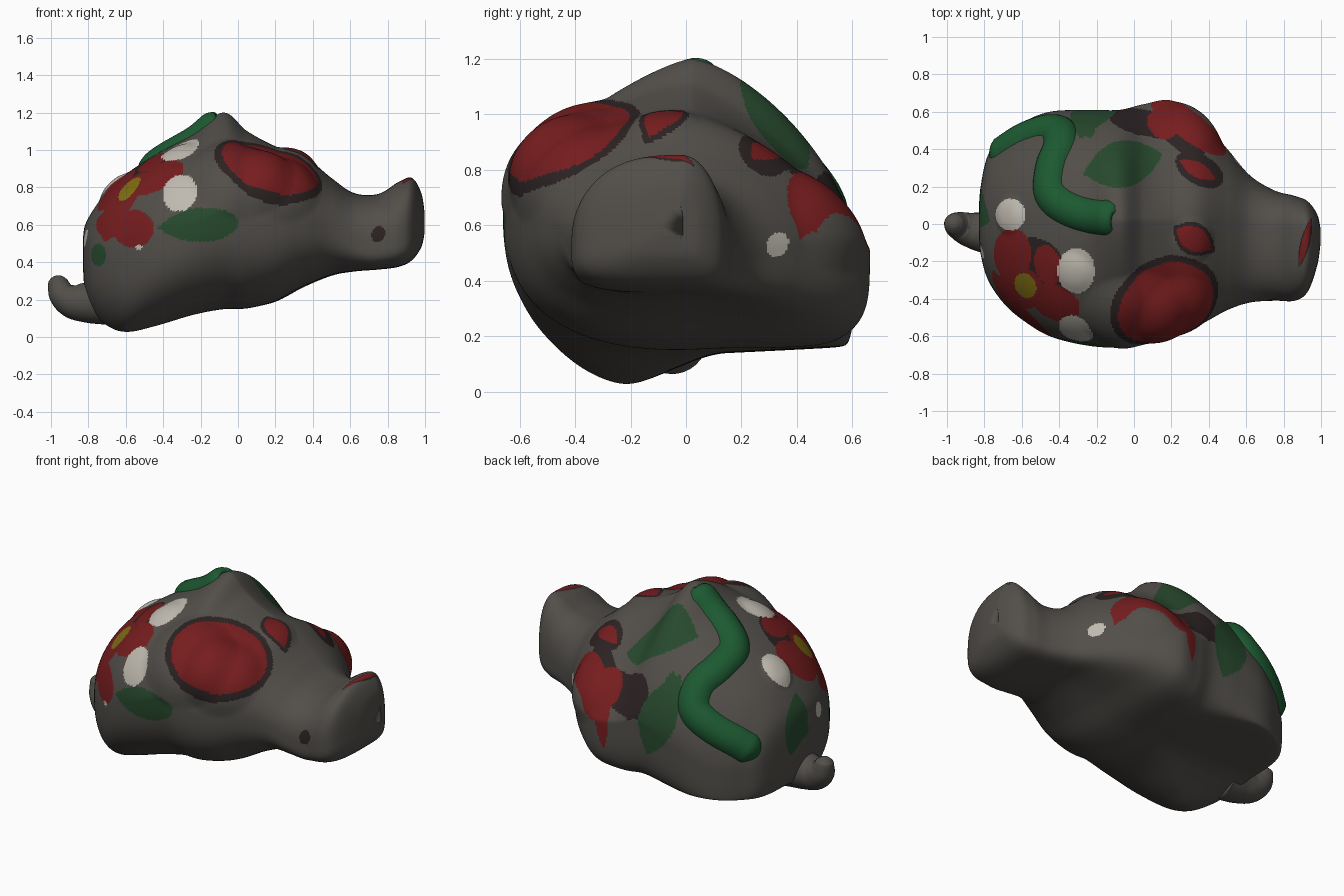
import bpy, math
from mathutils import Vector
from mathutils.bvhtree import BVHTree

if "Cube" in bpy.data.objects:
    bpy.data.objects.remove(bpy.data.objects["Cube"])

MATS = []


def colour(name, r, g, b):
    m = bpy.data.materials.new(name)
    m.diffuse_color = (r, g, b, 1)
    m.use_nodes = True
    m.node_tree.nodes["Principled BSDF"].inputs["Base Color"].default_value = m.diffuse_color
    MATS.append(m)
    return len(MATS) - 1


GREY = colour("stone_grey", .085, .078, .069)
DARK = colour("dark_rim", .025, .016, .016)
RED = colour("red", .18, .012, .013)
VINE = colour("vine_green", .012, .1, .031)
LEAF = colour("leaf_green", .02, .066, .026)
WHITE = colour("petal_white", .52, .49, .43)
YELLOW = colour("pollen_yellow", .22, .16, .006)


def spline(rows, n):
    """Smooth samples through rows of values."""
    out = []
    last = len(rows) - 1
    for i in range(n + 1):
        u = i / n * last
        k = min(int(u), last - 1)
        t = u - k
        a, b, c, d = (rows[min(max(k + j, 0), last)] for j in (-1, 0, 1, 2))
        out.append([0.5 * (2 * q + (r - p) * t + (2 * p - 5 * q + 4 * r - s) * t * t
                           + (3 * q - p - 3 * r + s) * t ** 3)
                    for p, q, r, s in zip(a, b, c, d)])
    return out


def loft(name, rings):
    """Skin closed rings and cap both ends."""
    n = len(rings[0])
    verts = [p for ring in rings for p in ring]
    faces = [(i * n + j, i * n + (j + 1) % n, (i + 1) * n + (j + 1) % n, (i + 1) * n + j)
             for i in range(len(rings) - 1) for j in range(n)]
    faces += [tuple(reversed(range(n))), tuple(range(len(verts) - n, len(verts)))]
    me = bpy.data.meshes.new(name)
    me.from_pydata(verts, [], faces)
    me.update()
    ob = bpy.data.objects.new(name, me)
    bpy.context.collection.objects.link(ob)
    for m in MATS:
        me.materials.append(m)
    me.shade_smooth()
    return ob


def tube(name, pts, radius, n, sides, tint, guide):
    """Round tube along points, with a radius rule over 0..1."""
    pts = [Vector(p) for p in spline(pts, n)]
    rings = []
    for i, p in enumerate(pts):
        tan = (pts[min(i + 1, n)] - pts[max(i - 1, 0)]).normalized()
        side = tan.cross(Vector(guide)).normalized()
        up = side.cross(tan)
        r = radius(i / n)
        rings.append([p + r * (side * math.cos(w) + up * math.sin(w))
                      for w in (2 * math.pi * j / sides for j in range(sides))])
    ob = loft(name, rings)
    for f in ob.data.polygons:
        f.material_index = tint


# Body stations from rump to snout: x, y min, y max, z bottom, z top
STATIONS = [
    (-.83, -.03, .06, .42, .50), (-.82, -.16, .20, .26, .59), (-.78, -.30, .37, .14, .67),
    (-.70, -.42, .46, .04, .78), (-.60, -.51, .54, -.01, .87), (-.45, -.60, .60, .04, .97),
    (-.25, -.65, .61, .11, 1.08), (-.08, -.66, .61, .145, 1.2), (.05, -.64, .64, .15, 1.1),
    (.20, -.60, .66, .19, 1.02), (.35, -.54, .57, .27, .97), (.50, -.46, .40, .33, .85),
    (.62, -.42, .26, .35, .77), (.75, -.41, .18, .36, .765), (.86, -.41, .15, .375, .83),
    (.93, -.36, .12, .41, .85), (.98, -.22, .05, .48, .77), (.998, -.1, -.03, .56, .66),
]


def bell(x, centre, width):
    return math.exp(-((x - centre) / width) ** 2)


def ramp(x, lo, hi):
    t = min(max((x - lo) / (hi - lo), 0), 1)
    return t * t * (3 - 2 * t)


def section(row, sides=400):
    """Lopsided section: peaked at the crest, flat below, boxy at the snout."""
    x, y0, y1, z0, z1 = row
    snout = ramp(x, .45, .75)
    yp = 0.02 - 0.04 * snout
    left = 2.1 - 0.75 * bell(x, -.08, .2) + 0.5 * snout
    right = 2.1 - 0.9 * bell(x, .12, .34)
    h = z1 - z0
    zc = z0 + (0.45 - 0.12 * snout) * h
    ring = []
    for j in range(sides):
        w = 2 * math.pi * (j + 0.5) / sides
        c, s = math.cos(w), math.sin(w)
        a = y1 - yp if c > 0 else yp - y0
        b = z1 - zc if s > 0 else zc - z0
        if s > 0:
            p = right if c > 0 else left
        else:
            p = 4 if c > 0 else 2.8 + snout
        r = (abs(c / a) ** p + abs(s / b) ** p) ** (-1 / p)
        lean = (-0.06 if c > 0 else 0.05) * (1 - snout) * h * (r * c / a) ** 2
        y, z = yp + r * c, zc + r * s + lean
        # tilted underside, lowest on the near side
        d = z - 0.13 * ramp(y, -.3, .15) - 0.05 * max(0, y)
        z += 0.5 * (math.sqrt(d * d + 0.0009) - d)
        ring.append(Vector((x, y, z)))
    return ring


body = loft("body", [section(r) for r in spline(STATIONS, 300)])


def swell(x, y, z, radius, height):
    """Push out a soft round bump."""
    me = body.data
    c = Vector((x, y, z))
    near = [(v, v.normal.copy(), (v.co - c).length / radius) for v in me.vertices]
    for v, nrm, d in near:
        if d < 1:
            v.co += nrm * height * (1 - d ** 3) ** 2
    me.update()


swell(.0, -.5, .88, .3, .075)       # large eye
swell(.22, -.48, .83, .25, .045)
swell(.3, .5, .62, .22, .035)       # far eye
swell(.31, -.08, .95, .14, .02)     # crest spot
swell(-.31, -.25, .95, .13, .02)    # petals
swell(-.66, .05, .8, .12, .02)

X, Y, Z = Vector((1, 0, 0)), Vector((0, 1, 0)), Vector((0, 0, 1))
EYE_N = Vector((.4, -.52, .75)).normalized()
EYE_U = Vector((.9, .36, -.23)).normalized()
VIEWS = {"top": (X, Y, Z), "front": (X, Z, -Y), "back": (X, Z, Y), "right": (Y, Z, X),
         "left": (Y, Z, -X), "eye": (EYE_U, EYE_N.cross(EYE_U), EYE_N)}
SKIN = [(f, f.center.copy(), f.normal.copy()) for f in body.data.polygons]


def paint(tint, view, cx, cy, rx, ry, turn=0, pointed=False):
    """Colour faces inside an oval, or a pointed leaf, seen along one direction."""
    ax, ay, an = VIEWS[view]
    c, s = math.cos(math.radians(turn)), math.sin(math.radians(turn))
    reach = max(rx, ry)
    for f, mid, nrm in SKIN:
        u = mid.dot(ax) - cx
        if abs(u) > reach:
            continue
        v = mid.dot(ay) - cy
        if abs(v) > reach or nrm.dot(an) < 0.05:
            continue
        a, b = (u * c + v * s) / rx, (v * c - u * s) / ry
        if a * a + (abs(b) if pointed else b * b) < 1:
            f.material_index = tint


def rimmed(rim, view, cx, cy, rx, ry, turn=0, pointed=False):
    paint(DARK, view, cx, cy, rx + rim, ry + rim, turn, pointed)
    paint(RED, view, cx, cy, rx, ry, turn, pointed)


# Large eye and crest spot
EYE = Vector((.17, -.43, .91))
rimmed(.035, "eye", EYE.dot(EYE_U), EYE.dot(VIEWS["eye"][1]), .275, .235)
rimmed(.022, "top", .32, -.08, .11, .065, -30, True)
# Broken far eye with dark surround and drip
paint(DARK, "top", .06, .54, .2, .07, -12)
paint(DARK, "top", .25, .47, .16, .07, -40)
paint(DARK, "top", .35, .29, .14, .08, -30)
paint(RED, "top", .29, .53, .25, .075, -38)
paint(RED, "top", .34, .29, .11, .04, -28, True)
paint(RED, "back", .18, .66, .11, .1)
paint(RED, "back", .13, .53, .19, .04, 85, True)
paint(WHITE, "right", .33, .53, .038, .047, -30)
# Flower: dark gaps, then red lobes around the heart
paint(DARK, "top", -.54, -.25, .17, .18, 30)
paint(RED, "top", -.65, -.16, .1, .14)
paint(RED, "top", -.46, -.22, .07, .11, 15)
paint(RED, "top", -.42, -.42, .14, .09, -25)
paint(RED, "top", -.61, -.34, .13, .11, -30)
paint(RED, "front", -.56, .58, .11, .1)
paint(RED, "front", -.69, .6, .07, .07)
paint(YELLOW, "top", -.58, -.33, .055, .07, 30)
# White petals and specks
paint(WHITE, "top", -.31, -.25, .1, .12)
paint(WHITE, "front", -.31, .77, .09, .1, -30)
paint(WHITE, "top", -.66, .05, .08, .085)
paint(WHITE, "left", -.15, .53, .035, .045)
paint(WHITE, "front", -.53, .48, .018, .014)
# Leaves
paint(LEAF, "front", -.21, .6, .22, .09, 4, True)
paint(LEAF, "front", -.18, .6, .18, .09, 4)
paint(LEAF, "front", -.745, .44, .04, .06)
paint(LEAF, "left", .08, .52, .18, .1, 112, True)
paint(LEAF, "top", -.06, .32, .22, .125, 14, True)
paint(LEAF, "back", -.22, .6, .25, .12, 105, True)
paint(LEAF, "top", -.24, .51, .03, .05)
# Nostrils
paint(DARK, "front", .75, .55, .035, .045, -20)
rimmed(.008, "top", .915, -.1, .13, .018, 76, True)

# Curled tail
tube("tail", [(-.70, -.05, .19), (-.8, -.045, .185), (-.88, -.03, .19), (-.935, -.01, .225),
              (-.958, 0, .275), (-.965, 0, .33)],
     lambda t: (0.125 - 0.085 * t) * min(1, 9 * (1 - t)) ** 0.5 + 0.002, 72, 32, GREY, (.25, .9, .35))

# Winding vine, half sunk into the body
VINE_PATH = [(-.06, .04, 1.19), (-.22, .04, 1.1), (-.38, .09, 1.03), (-.47, .18, .96),
             (-.45, .32, .88), (-.4, .45, .8), (-.44, .57, .71), (-.56, .54, .61),
             (-.68, .46, .52), (-.77, .36, .42)]
tree = BVHTree.FromPolygons([v.co for v in body.data.vertices],
                            [tuple(f.vertices) for f in body.data.polygons])
sunk = []
for p in spline(VINE_PATH, 36):
    hit, nrm, _, _ = tree.find_nearest(Vector(p))
    sunk.append(hit - nrm * 0.06)
tube("vine", sunk, lambda t: 0.004 + 0.1 * min(1, 16 * t, 16 * (1 - t)) ** 0.5,
     108, 28, VINE, (-.4, .3, .85))
